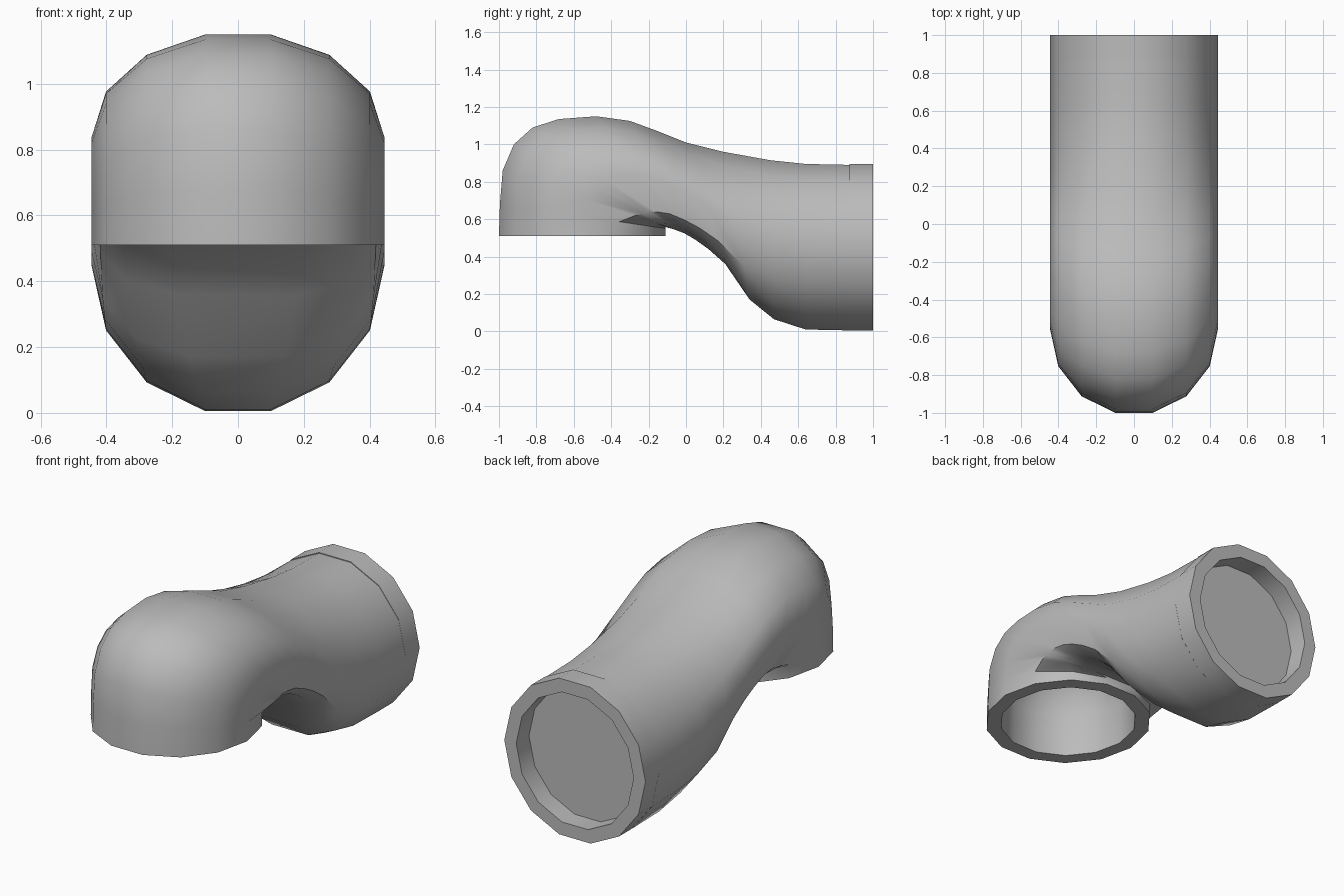
import bpy, bmesh, math

cube = bpy.data.objects.get("Cube")
if cube:
    bpy.data.objects.remove(cube, do_unlink=True)

SIDES = 14
RADIUS = 0.445

grey = bpy.data.materials.new("pipe_grey")
grey.use_nodes = True
colour = (0.5, 0.5, 0.5, 1)
grey.diffuse_color = colour
grey.node_tree.nodes["Principled BSDF"].inputs["Base Color"].default_value = colour


def ring(top, bottom, width=RADIUS, power=1.0, sides=SIDES):
    """Cross-section between two (y, z) points; power below 1 squares its lower half."""
    my, mz = (top[0] + bottom[0]) / 2, (top[1] + bottom[1]) / 2
    hy, hz = (top[0] - bottom[0]) / 2, (top[1] - bottom[1]) / 2
    points = []
    for i in range(sides):
        a = (i + 0.5) * math.tau / sides
        s, c = math.sin(a), math.cos(a) / math.cos(math.pi / sides)
        if c < 0:
            s = math.copysign(abs(s) ** power, s)
            c = -abs(c) ** power
        points.append((width * s, my + hy * c, mz + hz * c))
    return points


def loft(name, rings):
    """Skin a row of rings, cap both ends and shade it smooth."""
    bm = bmesh.new()
    loops = [[bm.verts.new(p) for p in r] for r in rings]
    for a, b in zip(loops, loops[1:]):
        for i in range(len(a)):
            j = (i + 1) % len(a)
            bm.faces.new((a[i], a[j], b[j], b[i]))
    bm.faces.new(loops[0])
    bm.faces.new(loops[-1])
    bmesh.ops.recalc_face_normals(bm, faces=bm.faces)
    mesh = bpy.data.meshes.new(name)
    bm.to_mesh(mesh)
    bm.free()
    mesh.materials.append(grey)
    obj = bpy.data.objects.new(name, mesh)
    bpy.context.collection.objects.link(obj)
    bpy.ops.object.select_all(action="DESELECT")
    obj.select_set(True)
    bpy.context.view_layer.objects.active = obj
    bpy.ops.object.shade_smooth_by_angle(angle=math.radians(45))
    return obj


# Domed hollow inside the downward mouth
MOUTH_Y = -0.555
hollow = [ring((MOUTH_Y - r, z), (MOUTH_Y + r, z), r)
          for r, z in [(0.1, 1.03), (0.22, 0.98), (0.31, 0.89), (0.36, 0.75), (0.365, 0.51)]]

# Outer skin: top point, bottom point, squareness of the underside
profile = [
    ((-1, 0.51), (-0.11, 0.51), 1),
    ((-0.995, 0.68), (-0.11, 0.55), 1),
    ((-0.98, 0.86), (-0.11, 0.56), 0.6),
    ((-0.92, 1.0), (-0.1, 0.555), 0.5),
    ((-0.82, 1.09), (-0.08, 0.55), 0.5),
    ((-0.68, 1.135), (-0.05, 0.54), 0.5),
    ((-0.48, 1.15), (-0.01, 0.525), 0.5),
    ((-0.3, 1.125), (0.05, 0.49), 0.5),
    ((-0.15, 1.07), (0.12, 0.44), 0.55),
    ((0, 1.01), (0.21, 0.36), 0.6),
    ((0.2, 0.96), (0.34, 0.17), 0.75),
    ((0.45, 0.915), (0.47, 0.065), 0.9),
    ((0.64, 0.895), (0.64, 0.01), 1),
    ((0.88, 0.89), (0.88, 0.005), 1),
]
loft("bent_pipe", hollow + [ring(t, b, power=p) for t, b, p in profile])

# Back collar with a shallow closed recess
CENTRE_Z = 0.45
collar = [(0.873, RADIUS), (1, RADIUS), (1, 0.37), (0.885, 0.37)]
loft("end_collar", [ring((y, CENTRE_Z + r), (y, CENTRE_Z - r), r) for y, r in collar])
